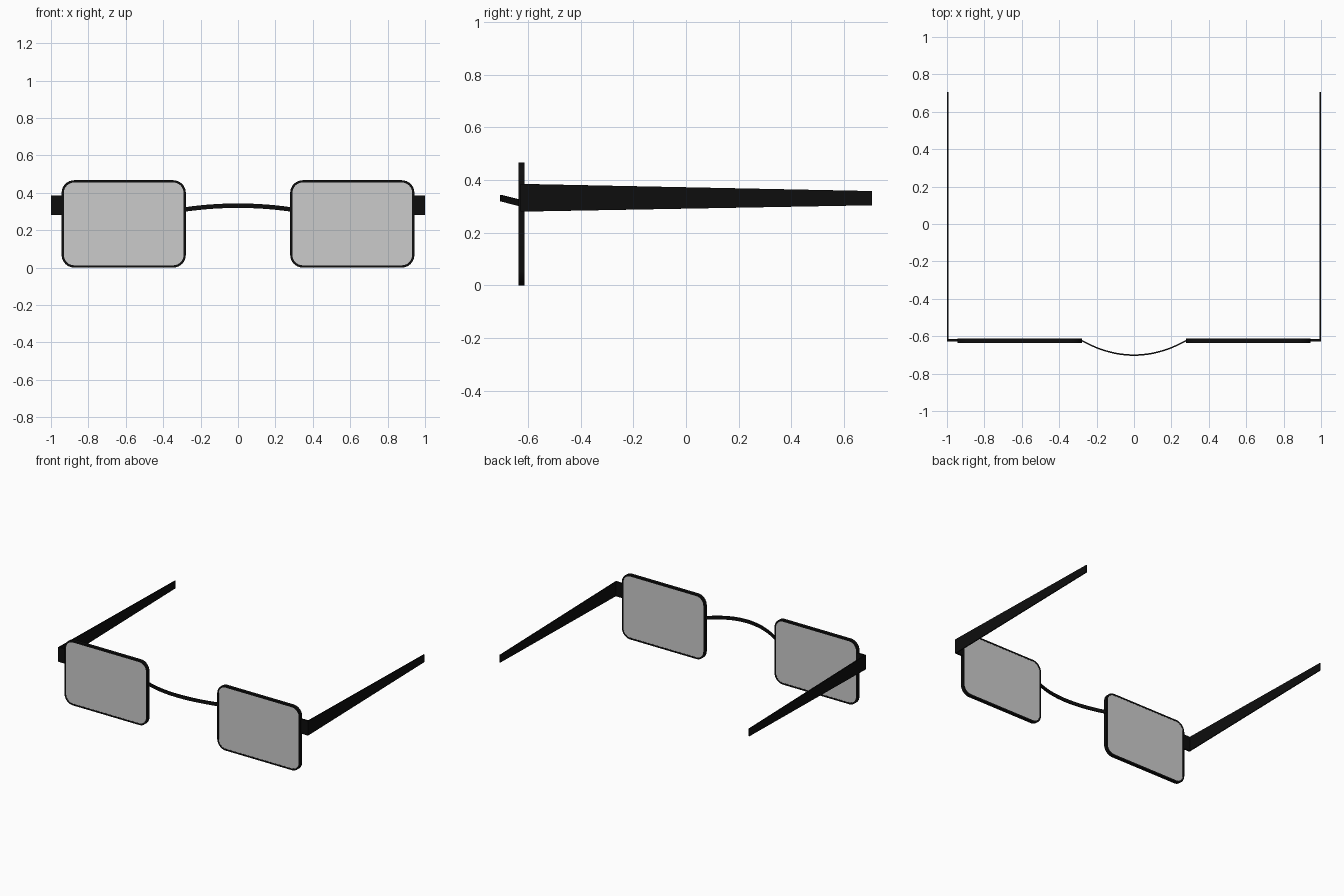
import bpy, math

if "Cube" in bpy.data.objects:
    bpy.data.objects.remove(bpy.data.objects["Cube"])

black = bpy.data.materials.new("black_frame")
black.diffuse_color = (0.004, 0.004, 0.004, 1)
black.use_nodes = True
black.node_tree.nodes["Principled BSDF"].inputs["Base Color"].default_value = black.diffuse_color


def make(name, verts, faces, mat=None):
    me = bpy.data.meshes.new(name)
    me.from_pydata(verts, [], faces)
    me.update()
    ob = bpy.data.objects.new(name, me)
    bpy.context.collection.objects.link(ob)
    if mat:
        me.materials.append(mat)
    return ob


def loft(name, rings, mat=None, closed=False):
    """Skin a list of equal-length rings; cap both ends unless closed."""
    n, m = len(rings[0]), len(rings)
    verts = [v for r in rings for v in r]
    faces = []
    for i in range(m if closed else m - 1):
        j = (i + 1) % m
        for k in range(n):
            l = (k + 1) % n
            faces.append((i * n + k, i * n + l, j * n + l, j * n + k))
    if not closed:
        faces += [tuple(range(n))[::-1], tuple(range((m - 1) * n, m * n))]
    ob = make(name, verts, faces, mat)
    bpy.context.view_layer.objects.active = ob
    ob.select_set(True)
    bpy.ops.object.mode_set(mode='EDIT')
    bpy.ops.mesh.select_all(action='SELECT')
    bpy.ops.mesh.normals_make_consistent(inside=False)
    bpy.ops.object.mode_set(mode='OBJECT')
    bpy.ops.object.shade_smooth_by_angle(angle=math.radians(30))
    ob.select_set(False)
    return ob


def rounded_rect(cx, cz, w, h, r, y, steps=8):
    pts = []
    for q, (sx, sz) in enumerate([(1, 1), (-1, 1), (-1, -1), (1, -1)]):
        for i in range(steps + 1):
            a = math.pi / 2 * (q + i / steps)
            pts.append((cx + sx * (w / 2 - r) + r * math.cos(a), y,
                        cz + sz * (h / 2 - r) + r * math.sin(a)))
    return pts


W, H, R, CZ, RIM = 0.664, 0.467, 0.067, 0.2335, 0.012
Y0, Y1 = -0.636, -0.613

for side, s in (("left", -1), ("right", 1)):
    cx = s * 0.611
    outer = [rounded_rect(cx, CZ, W, H, R, y) for y in (Y0, Y1)]
    inner = [rounded_rect(cx, CZ, W - 2 * RIM, H - 2 * RIM, R - RIM, y)
             for y in (Y1, Y0)]
    # rim around the lens
    loft(side + "_rim", outer + inner, black, closed=True)
    # flat lens, nearly flush with the rim
    loft(side + "_lens", [rounded_rect(cx, CZ, W - 2 * RIM, H - 2 * RIM, R - RIM, y)
                          for y in (Y0 + 0.001, Y1 - 0.001)])
    # end piece, hinge corner and tapering temple as one bent strip
    loft(side + "_temple", [
        [(s * 0.938, -0.628, 0.28), (s * 0.938, -0.616, 0.28),
         (s * 0.938, -0.616, 0.385), (s * 0.938, -0.628, 0.385)],
        [(s * 1.0, -0.628, 0.28), (s * 0.993, -0.616, 0.28),
         (s * 0.993, -0.616, 0.385), (s * 1.0, -0.628, 0.385)],
        [(s * 1.0, 0.705, 0.304), (s * 0.993, 0.705, 0.304),
         (s * 0.993, 0.705, 0.358), (s * 1.0, 0.705, 0.358)]], black)

# arched nose bridge
rings = []
for i in range(25):
    t = -1 + i / 12
    x, y, z = 0.282 * t, -0.701 + 0.079 * t * t, 0.331 - 0.02 * t * t
    rings.append([(x, y + dy, z + dz) for dy, dz in
                  ((-0.004, -0.012), (0.004, -0.012), (0.004, 0.012), (-0.004, 0.012))])
loft("nose_bridge", rings, black)
